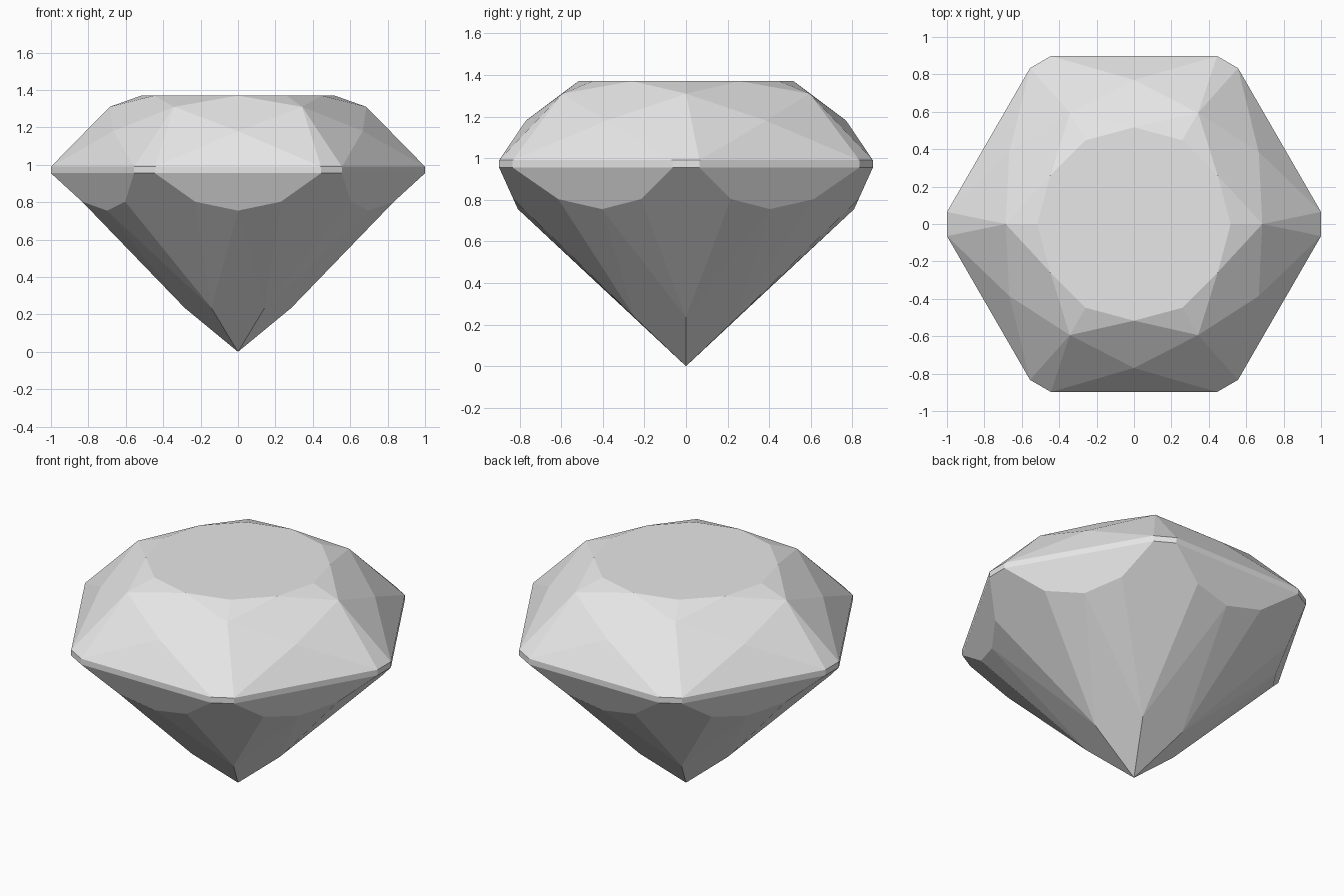
import bpy
import bmesh
from math import radians, cos, sin

cube = bpy.data.objects.get("Cube")
if cube:
    bpy.data.objects.remove(cube, do_unlink=True)

SIDES = 6
STEP = 360 / SIDES

# One flat grey for the whole stone
grey = bpy.data.materials.new("pale grey")
colour = (0.8, 0.8, 0.8, 1)
grey.use_nodes = True
grey.diffuse_color = colour
grey.node_tree.nodes["Principled BSDF"].inputs["Base Color"].default_value = colour

bm = bmesh.new()


def ring(radius, z, offset):
    """Six points around the axis, turned by offset degrees."""
    angles = [radians(STEP * k + offset) for k in range(SIDES)]
    return [bm.verts.new((radius * cos(a), radius * sin(a), z)) for a in angles]


# Table and crown points
table_corner = ring(0.517, 1.37, 0)
table_mid = ring(0.517, 1.37, 30)
crown_corner = ring(0.686, 1.31, 0)
crown_mid = ring(0.77, 1.18, 30)

# Girdle: each corner is cut by a narrow vertical facet
CUT = 3.7
upper_a, upper_b = ring(1.002, 0.99, -CUT), ring(1.002, 0.99, CUT)
lower_a, lower_b = ring(1.002, 0.955, -CUT), ring(1.002, 0.955, CUT)

# Pavilion points, down to the culet
scallop_a = ring(0.861, 0.803, 30 - 15.5)
scallop_mid = ring(0.808, 0.755, 30)
scallop_b = ring(0.861, 0.803, 30 + 15.5)
point_ring = ring(0.285, 0.235, 0)
culet = bm.verts.new((0, 0, 0))

bm.faces.new([v for pair in zip(table_corner, table_mid) for v in pair])

for k in range(SIDES):
    n = (k + 1) % SIDES
    facets = [
        # crown
        (table_mid[k], table_corner[k], crown_corner[k]),
        (table_corner[n], table_mid[k], crown_corner[n]),
        (table_mid[k], crown_corner[k], crown_mid[k], crown_corner[n]),
        (crown_corner[k], upper_b[k], crown_mid[k]),
        (crown_mid[k], upper_a[n], crown_corner[n]),
        (crown_mid[k], upper_b[k], upper_a[n]),
        (crown_corner[k], upper_a[k], upper_b[k]),
        # girdle
        (upper_a[k], lower_a[k], lower_b[k], upper_b[k]),
        (upper_b[k], lower_b[k], lower_a[n], upper_a[n]),
        # pavilion
        (lower_b[k], scallop_a[k], scallop_mid[k], scallop_b[k], lower_a[n]),
        (lower_a[k], scallop_b[k - 1], point_ring[k], scallop_a[k], lower_b[k]),
        (scallop_a[k], point_ring[k], scallop_mid[k]),
        (scallop_mid[k], point_ring[n], scallop_b[k]),
        (scallop_mid[k], point_ring[k], culet, point_ring[n]),
    ]
    for facet in facets:
        bm.faces.new(facet)

bmesh.ops.recalc_face_normals(bm, faces=bm.faces)

mesh = bpy.data.meshes.new("cut_gemstone")
bm.to_mesh(mesh)
bm.free()
mesh.materials.append(grey)
gem = bpy.data.objects.new("cut_gemstone", mesh)
bpy.context.collection.objects.link(gem)
